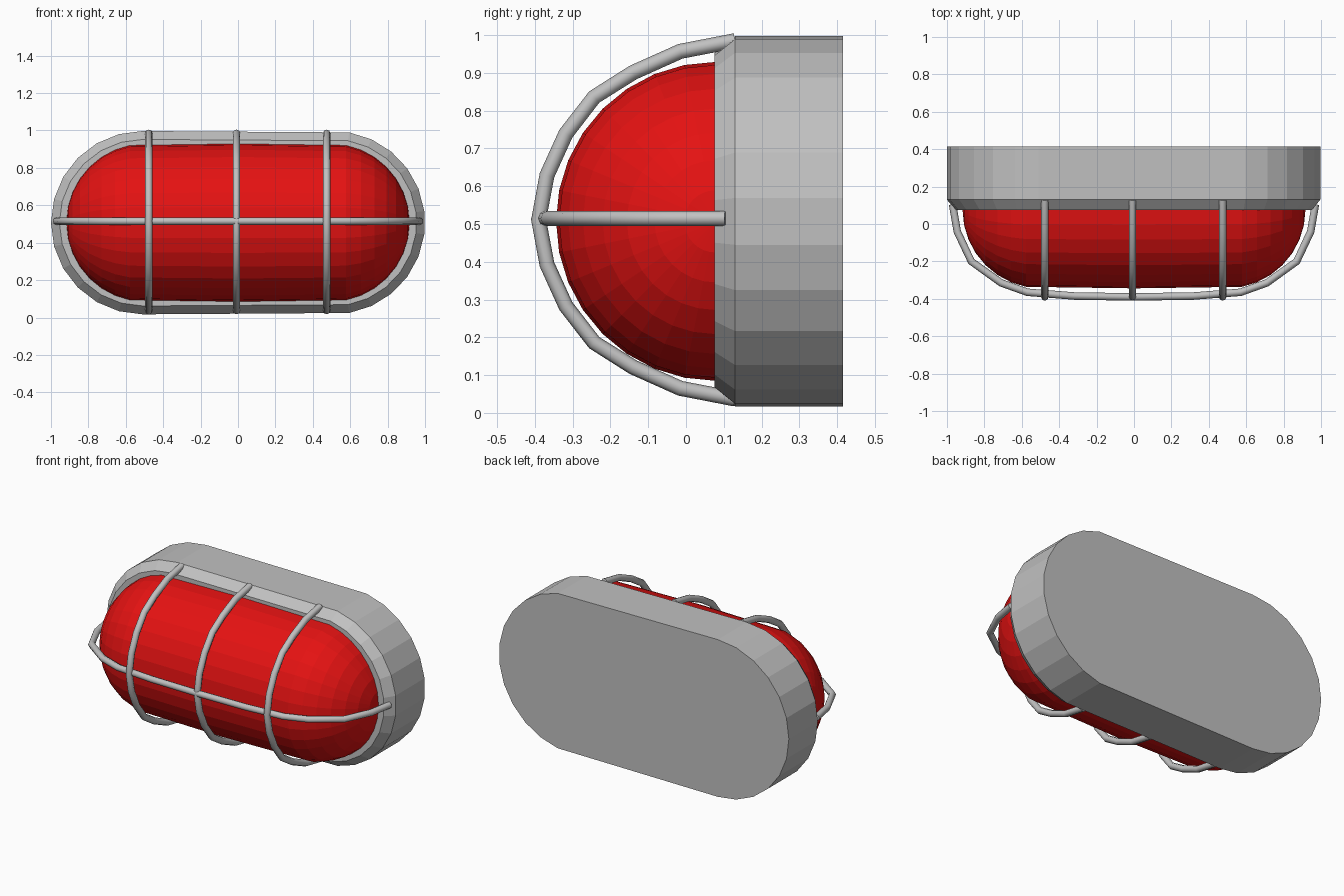
import bpy, bmesh, math

if "Cube" in bpy.data.objects:
    bpy.data.objects.remove(bpy.data.objects["Cube"])

ZC = 0.507   # height of the lamp's long axis


def material(name, rgb):
    m = bpy.data.materials.new(name)
    m.diffuse_color = (*rgb, 1)
    m.use_nodes = True
    m.node_tree.nodes["Principled BSDF"].inputs["Base Color"].default_value = m.diffuse_color
    return m


grey = material("grey metal", (0.53, 0.53, 0.53))
red = material("red glass", (0.78, 0.006, 0.006))


def finish(bm, name, mat):
    bmesh.ops.remove_doubles(bm, verts=bm.verts, dist=0.0005)
    bmesh.ops.recalc_face_normals(bm, faces=bm.faces)
    me = bpy.data.meshes.new(name)
    bm.to_mesh(me)
    bm.free()
    me.materials.append(mat)
    ob = bpy.data.objects.new(name, me)
    bpy.context.collection.objects.link(ob)
    return ob


def outline(r):
    # stadium outline, right end starting a little past the tangent
    pts = []
    for cx, a0, a1, n in ((0.51, -80, 80, 11), (-0.51, 90, 270, 12)):
        for i in range(n + 1):
            a = math.radians(a0 + (a1 - a0) * i / n)
            pts.append((cx + r * math.cos(a), ZC + r * math.sin(a)))
    return pts


# back housing: stadium block with chamfered front rim
bm = bmesh.new()
rings = [[bm.verts.new((x, y, z)) for x, z in outline(r)]
         for r, y in ((0.49, 0.415), (0.49, 0.13), (0.445, 0.075))]
for a, b in zip(rings, rings[1:]):
    for i in range(len(a)):
        j = (i + 1) % len(a)
        bm.faces.new((a[i], a[j], b[j], b[i]))
bm.faces.new(rings[0])
bm.faces.new(rings[-1])
finish(bm, "housing", grey)

# lens: half capsule turned around the long axis
R, STEPS = 0.422, 8
prof = []
for s in (-1, 1):
    ks = range(STEPS, 0, -1) if s < 0 else range(1, STEPS + 1)
    for k in ks:
        a = math.radians(90 * k / STEPS)
        prof.append((s * (0.495 + R * math.sin(a)), R * math.cos(a)))
    if s < 0:
        prof.append((0, R))
bm = bmesh.new()
SEG = 16
grid = [[bm.verts.new((x, 0.078 - r * math.sin(math.pi * i / SEG),
                       ZC + r * math.cos(math.pi * i / SEG)))
         for i in range(SEG + 1)] for x, r in prof]
for a, b in zip(grid, grid[1:]):
    for i in range(SEG):
        bm.faces.new((a[i], a[i + 1], b[i + 1], b[i]))
finish(bm, "lens", red)


def wire(name, pts):
    # round wire swept along a path
    cu = bpy.data.curves.new(name, 'CURVE')
    cu.dimensions = '3D'
    cu.bevel_depth = 0.02
    cu.bevel_resolution = 2
    cu.use_fill_caps = True
    sp = cu.splines.new('POLY')
    sp.points.add(len(pts) - 1)
    for p, co in zip(sp.points, pts):
        p.co = (*co, 1)
    ob = bpy.data.objects.new(name, cu)
    cu.materials.append(grey)
    bpy.context.collection.objects.link(ob)
    bpy.ops.object.select_all(action='DESELECT')
    bpy.context.view_layer.objects.active = ob
    ob.select_set(True)
    bpy.ops.object.convert(target='MESH')
    bpy.ops.object.shade_smooth_by_angle(angle=math.radians(50))


# cross wires of the guard: (offset from axis, y), mirrored
half = [(0.474, 0.13), (0.446, -0.015), (0.39, -0.14), (0.325, -0.243),
        (0.228, -0.318), (0.118, -0.368), (0, -0.39)]
path = half + [(-d, y) for d, y in half[-2::-1]]
for i, x in enumerate((-0.477, -0.008, 0.474)):
    wire(f"guard_hoop_{i + 1}", [(x, y, ZC + 0.004 + d) for d, y in path])

# long wire of the guard
half = [(0.97, 0.105), (0.945, -0.04), (0.87, -0.2), (0.71, -0.315),
        (0.57, -0.365), (0.32, -0.385), (0, -0.39)]
path = half + [(-d, y) for d, y in half[-2::-1]]
wire("guard_long_wire", [(x, y, 0.515) for x, y in path])
